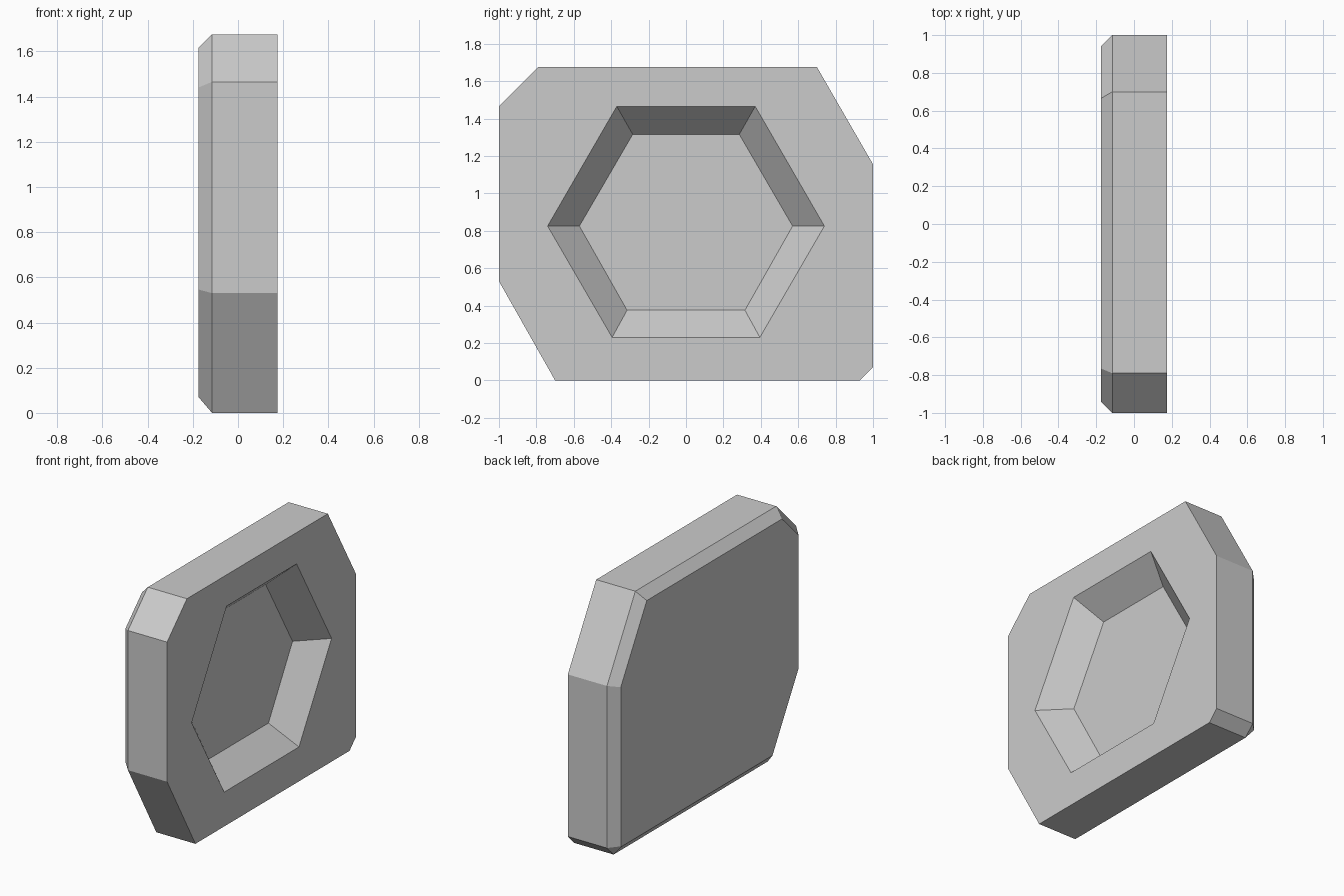
import bpy
import bmesh

cube = bpy.data.objects.get("Cube")
if cube:
    bpy.data.objects.remove(cube, do_unlink=True)

grey = bpy.data.materials.new("plain_grey")
grey.use_nodes = True
grey.diffuse_color = (0.6, 0.6, 0.6, 1)
grey.node_tree.nodes["Principled BSDF"].inputs["Base Color"].default_value = (0.6, 0.6, 0.6, 1)

# Profiles in (y, z)
outline = [(-0.70, 0), (0.93, 0), (1, 0.07), (1, 1.155),
           (0.70, 1.675), (-0.79, 1.675), (-1, 1.465), (-1, 0.53)]
back = [(-0.665, 0.07), (0.935, 0.07), (0.94, 0.075), (0.94, 1.14),
        (0.665, 1.615), (-0.765, 1.615), (-0.94, 1.44), (-0.94, 0.546)]


def hexagon(half_widths, heights):
    """Six-sided loop, symmetric in y, from bottom, middle and top rows."""
    right = list(zip(half_widths, heights))
    return right + [(-y, z) for y, z in reversed(right)]


# The middle row becomes the two side corners
rim = hexagon((0.395, 0.74, 0.37), (0.23, 0.825, 1.465))
floor = hexagon((0.315, 0.57, 0.285), (0.375, 0.825, 1.315))

bm = bmesh.new()


def loop(points, x):
    return [bm.verts.new((x, y, z)) for y, z in points]


def skin(a, b):
    n = len(a)
    for i in range(n):
        j = (i + 1) % n
        bm.faces.new((a[i], a[j], b[j], b[i]))


# Slab with a chamfered back
face_edge = loop(outline, 0.175)
side_edge = loop(outline, -0.115)
back_edge = loop(back, -0.175)
skin(face_edge, side_edge)
skin(side_edge, back_edge)
bm.faces.new(back_edge)

# Tapered hexagonal recess
rim_edge = loop(rim, 0.175)
floor_edge = loop(floor, 0.005)
skin(rim_edge, floor_edge)
bm.faces.new(floor_edge)

# Flat face around the recess
border = [e for e in bm.edges if e.is_boundary]
bmesh.ops.triangle_fill(bm, edges=border, use_beauty=True, normal=(1, 0, 0))
bmesh.ops.recalc_face_normals(bm, faces=bm.faces)

mesh = bpy.data.meshes.new("recessed_plate")
bm.to_mesh(mesh)
bm.free()
mesh.materials.append(grey)
plate = bpy.data.objects.new("recessed_plate", mesh)
bpy.context.collection.objects.link(plate)
